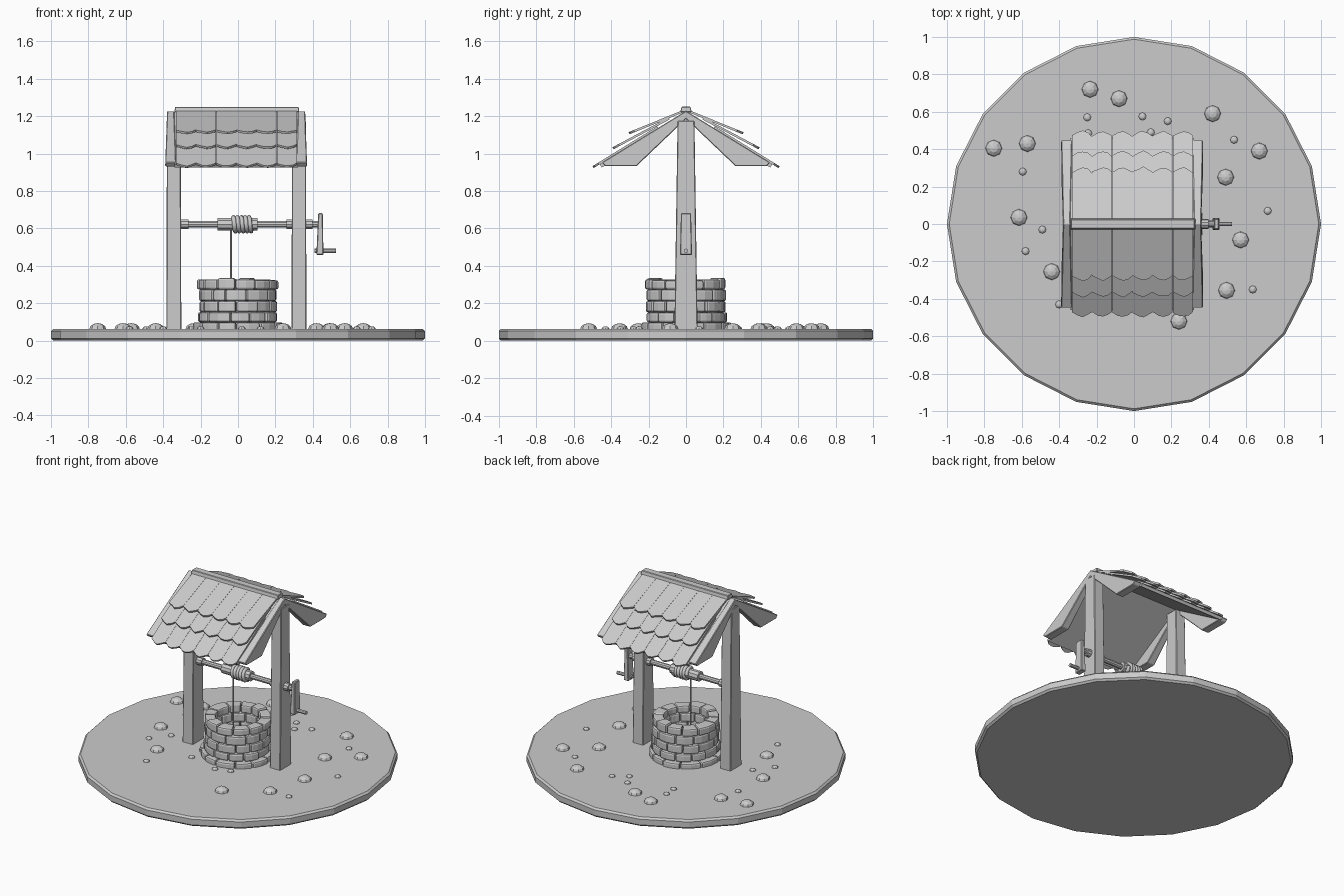
import bpy, bmesh, math, random
from math import sin, cos, pi

if "Cube" in bpy.data.objects:
    bpy.data.objects.remove(bpy.data.objects["Cube"])
random.seed(4)


def lofts(name, pairs, bevel=0.0, segments=1):
    """One object made of closed solids, each lofted between two matching loops."""
    bm = bmesh.new()
    for a, b in pairs:
        va, vb = [bm.verts.new(p) for p in a], [bm.verts.new(p) for p in b]
        bm.faces.new(va)
        bm.faces.new(vb[::-1])
        for i in range(len(va)):
            j = (i + 1) % len(va)
            bm.faces.new((va[i], vb[i], vb[j], va[j]))
    bmesh.ops.recalc_face_normals(bm, faces=bm.faces)
    me = bpy.data.meshes.new(name)
    bm.to_mesh(me)
    bm.free()
    ob = bpy.data.objects.new(name, me)
    bpy.context.collection.objects.link(ob)
    if bevel:
        m = ob.modifiers.new("bevel", 'BEVEL')
        m.width, m.segments, m.limit_method = bevel, segments, 'ANGLE'
        m.angle_limit = math.radians(40)
    return ob


def rect(cx, cy, hx, hy, z):
    return [(cx + sx * hx, cy + sy * hy, z) for sx, sy in ((-1, -1), (1, -1), (1, 1), (-1, 1))]


def ring(r, z, n):
    return [(r * cos(2 * pi * i / n), r * sin(2 * pi * i / n), z) for i in range(n)]


def rod(x0, x1, r, z, n=10):
    return tuple([(x, p[0], z + p[1]) for p in ring(r, 0, n)] for x in (x0, x1))


def tube(name, pts, r):
    cu = bpy.data.curves.new(name, 'CURVE')
    cu.dimensions, cu.bevel_depth, cu.bevel_resolution, cu.use_fill_caps = '3D', r, 1, True
    sp = cu.splines.new('POLY')
    sp.points.add(len(pts) - 1)
    for p, co in zip(sp.points, pts):
        p.co = (*co, 1)
    ob = bpy.data.objects.new(name, cu)
    bpy.context.collection.objects.link(ob)
    bpy.ops.object.select_all(action='DESELECT')
    ob.select_set(True)
    bpy.context.view_layer.objects.active = ob
    bpy.ops.object.convert(target='MESH')


# Ground disc
lofts("ground_disc", [(ring(1, 0, 20), ring(1, 0.063, 20))], 0.012)

# Pebbles half sunk in the ground: x, y, radius
big = [(-.235, .72), (-.08, .67), (-.57, .43), (-.75, .405), (.42, .59), (.67, .39), (.49, .25),
       (-.615, .035), (.57, -.085), (.495, -.355), (.24, -.52), (-.44, -.255)]
small = [(-.25, .57), (.045, .575), (.18, .55), (.09, .49), (.535, .45), (-.595, .28), (-.49, -.03),
         (-.58, -.145), (.715, .07), (.635, -.35), (-.4, -.43), (-.245, .485), (.02, -.28),
         (.12, -.25), (-.2, -.22)]
bm = bmesh.new()
for pts, r in ((big, .045), (small, .021)):
    for x, y in pts:
        vs = bmesh.ops.create_uvsphere(bm, u_segments=8, v_segments=6, radius=r)['verts']
        bmesh.ops.scale(bm, vec=(1, 1, .7), verts=vs)
        bmesh.ops.translate(bm, vec=(x, y, .062), verts=vs)
me = bpy.data.meshes.new("pebbles")
bm.to_mesh(me)
bm.free()
bpy.context.collection.objects.link(bpy.data.objects.new("pebbles", me))

# Well wall: courses of bevelled stones
stones = []
courses = [(.05, .098, .238), (.098, .152, .215), (.152, .212, .213), (.212, .274, .213), (.274, .33, .215)]
for k, (z0, z1, ro) in enumerate(courses):
    n = 12
    cuts = [2 * pi * (i + .5 * (k % 2) + random.uniform(-.15, .15)) / n for i in range(n)]
    cuts.append(cuts[0] + 2 * pi)
    for a0, a1 in zip(cuts, cuts[1:]):
        r = ro + random.uniform(-.007, .007)
        top = z1 + (random.uniform(-.01, .006) if k == 4 else 0)
        ang = [a0 + .01 + (a1 - a0 - .02) * t for t in (0, .5, 1)]
        loop = [(r * cos(a), r * sin(a)) for a in ang] + [(.14 * cos(a), .14 * sin(a)) for a in ang[::-1]]
        stones.append(([(x, y, z0) for x, y in loop], [(x, y, top) for x, y in loop]))
lofts("well_stones", stones, 0.011, 2)

# Posts, tapering upward
lofts("posts", [(rect(x, 0, .04, .062, .05), rect(x, 0, .037, .045, 1.175)) for x in (-.343, .326)], 0.004)

# Gable boards: half profile (y, z, half thickness) mirrored about the ridge
half = [(.45, .952, .029), (.432, .932, .029), (.265, .932, .029)]
prof = [(0, 1.228, .019)] + half + [(0, 1.185, .019)] + [(-y, z, t) for y, z, t in half[::-1]]
lofts("gable_boards", [([(c - t, y, z) for y, z, t in prof], [(c + t, y, z) for y, z, t in prof])
                       for c in (-.36, .34)], 0.004)

# Roof panels under the shingles
lofts("roof_panels", [tuple([(x, s * y, z) for y, z in ((0, 1.222), (.46, .942), (.45, .925), (0, 1.2))]
                            for x in (-.34, .32)) for s in (-1, 1)])

# Shingle rows: upper edge and lower edge (y, z), ragged lower ends
rows = [((.0, 1.232), (.305, 1.108)), ((.09, 1.187), (.39, 1.028)), ((.15, 1.14), (.497, .927))]
shingles = []
for (y0, z0), (y1, z1) in rows:
    L = math.hypot(y1 - y0, z1 - z0)
    dy, dz = (y1 - y0) / L, (z1 - z0) / L
    for s in (-1, 1):
        for i in range(6):
            x0, w = -.332 + i * .108, .107
            outline = [(x0, 0)] + [(x0 + w * t, L - d - random.uniform(0, .008)) for t, d in
                       ((0, .028), (.3, .008), (.55, .0), (.8, .012), (1, .03))] + [(x0 + w, 0)]
            shingles.append(tuple([(x, s * (y0 + dy * u - dz * h), z0 + dz * u + dy * h)
                                   for x, u in outline] for h in (-.006, .006)))
lofts("shingles", shingles)

# Ridge cap
lofts("ridge_cap", [(rect(-.006, 0, .334, .03, 1.222), rect(-.006, 0, .33, .024, 1.25))], 0.003)

# Windlass axle, collars and drum
Z = .622
lofts("windlass_axle", [rod(a, b, r, Z) for a, b, r in (
    (-.31, .44, .018), (-.304, -.265, .027), (.26, .29, .027), (.36, .397, .027), (-.11, .105, .034))])

# Rope coil and hanging rope
turns, steps = 5, 12
tube("rope_coil", [(-.03 + .105 * i / (turns * steps), .038 * cos(2 * pi * i / steps),
                    Z + .038 * sin(2 * pi * i / steps)) for i in range(turns * steps + 1)], .012)
tube("hanging_rope", [(-.037, 0, Z - .03), (-.037, 0, .065)], .005)

# Crank arm and handle
lofts("crank_arm", [(rect(.438, 0, .019, .032, .458), rect(.441, 0, .012, .027, .682))], 0.004)
lofts("crank_handle", [rod(.41, .525, .012, .48, 8)])
